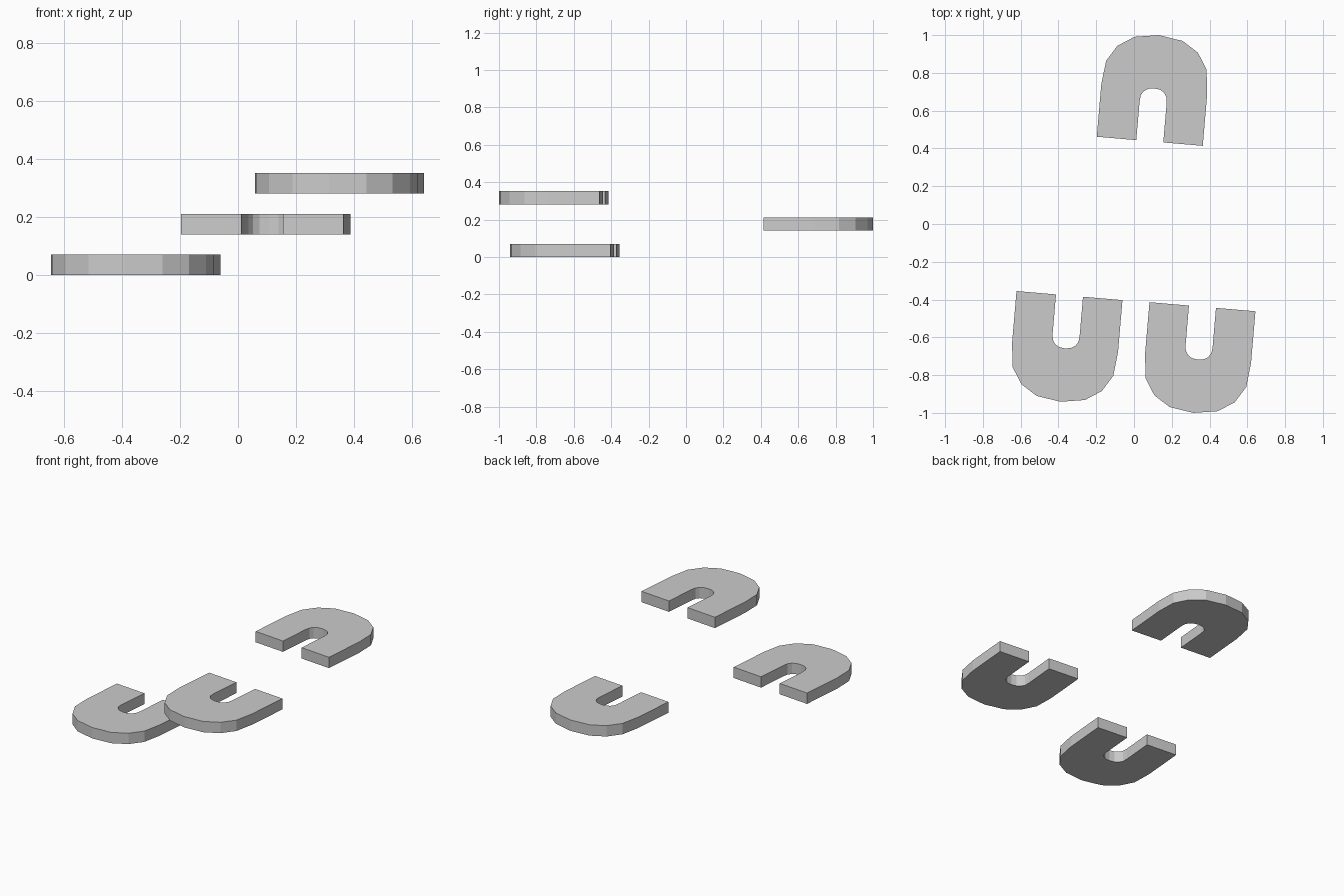
import bpy, bmesh
from math import radians
from mathutils import Matrix

if "Cube" in bpy.data.objects:
    bpy.data.objects.remove(bpy.data.objects["Cube"])

THICK = 0.0705
TILT = -4.9

# Half arc from leg to bottom: (half width, depth below arc start), for unit-ish outer arc
ARC = [(0.2815, 0.0), (0.267, 0.126), (0.214, 0.211), (0.128, 0.266), (0.0, 0.286)]


def arc(scale, start):
    """Mirrored bend running from the right leg to the left leg."""
    right = [(u * scale, -start - d * scale) for u, d in ARC]
    return right + [(-x, y) for x, y in reversed(right[:-1])]


def horseshoe(name, x, y, z, angle):
    # closed U outline: right tip, outer bend, left tip, inner bend
    outer = [(0.2815, 0)] + arc(1.0, 0.278) + [(-0.2815, 0)]
    inner = [(0.0717, 0)] + arc(0.255, 0.208) + [(-0.0717, 0)]
    outline = outer + inner[::-1]
    bm = bmesh.new()
    face = bm.faces.new([bm.verts.new((px, py, 0)) for px, py in outline])
    ext = bmesh.ops.extrude_face_region(bm, geom=[face])
    top = [v for v in ext["geom"] if isinstance(v, bmesh.types.BMVert)]
    bmesh.ops.translate(bm, verts=top, vec=(0, 0, THICK))
    bmesh.ops.recalc_face_normals(bm, faces=bm.faces)
    mesh = bpy.data.meshes.new(name)
    bm.to_mesh(mesh)
    bm.free()
    obj = bpy.data.objects.new(name, mesh)
    obj.matrix_world = Matrix.Translation((x, y, z)) @ Matrix.Rotation(radians(angle), 4, 'Z')
    bpy.context.collection.objects.link(obj)


# Three flat U plates stepping upward
horseshoe("u_plate_front_left", -0.3415, -0.379, 0.0, TILT)
horseshoe("u_plate_back", 0.0835, 0.438, 2 * THICK, TILT + 180)
horseshoe("u_plate_front_right", 0.3625, -0.438, 4 * THICK, TILT)
